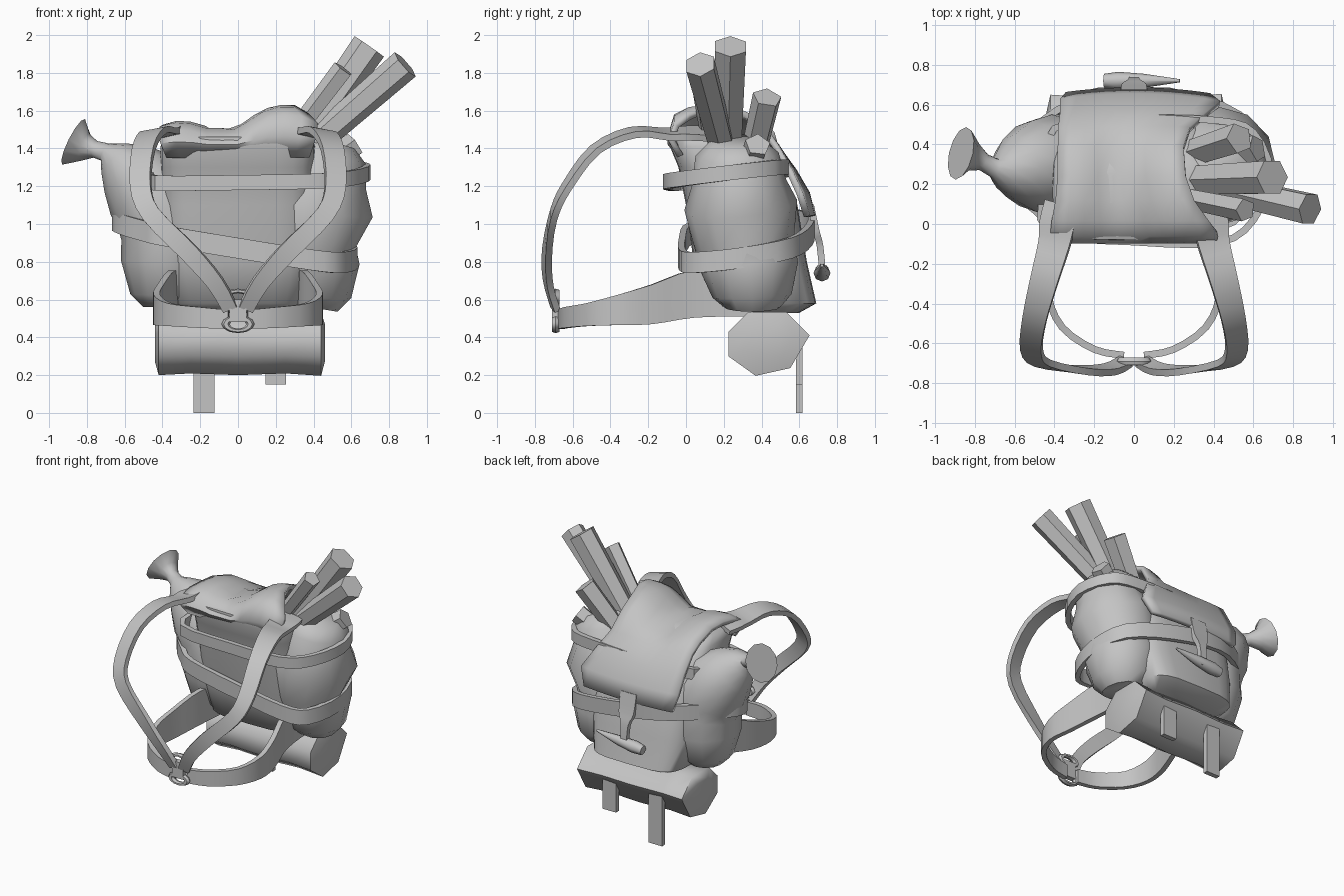
import bpy, bmesh, math
from mathutils import Vector

cube = bpy.data.objects.get("Cube")
if cube:
    bpy.data.objects.remove(cube)

grey = bpy.data.materials.new("plain_grey")
grey.use_nodes = True
grey.diffuse_color = (0.55, 0.55, 0.55, 1)
grey.node_tree.nodes["Principled BSDF"].inputs["Base Color"].default_value = (0.55, 0.55, 0.55, 1)
UP = Vector((0, 0, 1))


def finish(obj, smooth=40):
    obj.data.materials.append(grey)
    bpy.ops.object.select_all(action="DESELECT")
    obj.select_set(True)
    bpy.context.view_layer.objects.active = obj
    if smooth:
        bpy.ops.object.shade_smooth_by_angle(angle=math.radians(smooth))
    return obj


def loft(name, rings, closed=False, smooth=40):
    """Skin a list of point rings; cap the ends unless the loft is a loop."""
    bm = bmesh.new()
    vs = [[bm.verts.new(p) for p in ring] for ring in rings]
    n = len(vs[0])
    pairs = list(zip(vs, vs[1:])) + ([(vs[-1], vs[0])] if closed else [])
    for a, b in pairs:
        for i in range(n):
            j = (i + 1) % n
            bm.faces.new((a[i], a[j], b[j], b[i]))
    if not closed:
        bm.faces.new(vs[0])
        bm.faces.new(vs[-1])
    bmesh.ops.recalc_face_normals(bm, faces=bm.faces)
    mesh = bpy.data.meshes.new(name)
    bm.to_mesh(mesh)
    bm.free()
    obj = bpy.data.objects.new(name, mesh)
    bpy.context.collection.objects.link(obj)
    return finish(obj, smooth)


def tangent(pts, i, closed=False):
    n = len(pts)
    if closed:
        return (pts[(i + 1) % n] - pts[i - 1]).normalized()
    return (pts[min(i + 1, n - 1)] - pts[max(i - 1, 0)]).normalized()


def tube(name, pts, radii, sides=12, smooth=50):
    """Round or faceted body along a path."""
    pts = [Vector(p) for p in pts]
    rings = []
    for i, (p, r) in enumerate(zip(pts, radii)):
        t = tangent(pts, i)
        u = t.cross(Vector((0, 1, 0))).normalized()
        v = t.cross(u)
        angles = [math.tau * k / sides for k in range(sides)]
        rings.append([p + u * r * math.cos(a) + v * r * math.sin(a) for a in angles])
    return loft(name, rings, smooth=smooth)


def smooth_path(pts, widths, closed, steps=3):
    """Catmull-Rom refinement of a path and its widths."""
    n = len(pts)
    at = (lambda l, k: l[k % n]) if closed else (lambda l, k: l[max(0, min(n - 1, k))])
    out_p, out_w = [], []
    for i in range(n if closed else n - 1):
        for s in range(steps):
            t = s / steps
            for src, dst in ((pts, out_p), (widths, out_w)):
                a, b, c, d = (at(src, i + k) for k in (-1, 0, 1, 2))
                dst.append(0.5 * (2 * b + (c - a) * t + (2 * a - 5 * b + 4 * c - d) * t * t
                                  + (3 * b - 3 * c + d - a) * t ** 3))
    if not closed:
        out_p.append(pts[-1])
        out_w.append(widths[-1])
    return out_p, out_w


def ribbon(name, pts, widths, thick=0.035, hub=None, closed=False):
    """Flat strap; upright by default, or facing away from a hub (y, z) with a slight outward tilt."""
    pts = [Vector(p) for p in pts]
    if not isinstance(widths, list):
        widths = [widths] * len(pts)
    pts, widths = smooth_path(pts, widths, closed)
    rings = []
    for i, (p, w) in enumerate(zip(pts, widths)):
        t = tangent(pts, i, closed)
        out = hub and Vector((p.x * 0.25, p.y - hub[0], p.z - hub[1]))
        side = t.cross(out).normalized() if hub else UP
        n = side.cross(t).normalized()
        s, n = side * w / 2, n * thick / 2
        rings.append([p + s + n, p - s + n, p - s - n, p + s - n])
    return loft(name, rings, closed)


def box(name, centre, size):
    bpy.ops.mesh.primitive_cube_add(size=1, location=centre)
    obj = bpy.context.object
    obj.name = name
    obj.scale = size
    return finish(obj, 0)


# Main bag: rounded-rectangle sections (height, front y, back y, half width)
sections = [(0.53, 0.2, 0.6, 0.28), (0.58, 0.1, 0.69, 0.36), (0.8, 0.04, 0.64, 0.41),
            (1.1, 0.0, 0.59, 0.41), (1.3, -0.04, 0.5, 0.41), (1.41, -0.085, 0.4, 0.41),
            (1.46, -0.08, 0.33, 0.39), (1.49, 0.0, 0.26, 0.28)]


def rounded(z, y0, y1, half, count=24):
    ring = []
    for k in range(count):
        a = math.tau * k / count
        c, s = math.cos(a), math.sin(a)
        x = math.copysign(abs(c) ** 0.5, c) * half
        y = math.copysign(abs(s) ** 0.5, s) * (y1 - y0) / 2
        ring.append((x, (y0 + y1) / 2 + y, z))
    return ring


loft("main_bag", [rounded(*s) for s in sections], smooth=60)

# Top flap: draped sheet (y, z, right edge, left edge)
rows = [(-0.03, 1.36, -0.38, 0.38), (-0.08, 1.45, -0.41, 0.41), (-0.05, 1.525, -0.42, 0.42),
        (0.02, 1.56, -0.41, 0.37), (0.12, 1.57, -0.39, 0.3), (0.24, 1.565, -0.38, 0.26),
        (0.38, 1.51, -0.38, 0.25), (0.48, 1.41, -0.38, 0.28), (0.57, 1.28, -0.37, 0.36),
        (0.64, 1.16, -0.37, 0.43), (0.67, 1.04, -0.34, 0.38)]
cols = 10
bm = bmesh.new()
grid = []
for y, z, x0, x1 in rows:
    line = []
    for k in range(cols + 1):
        x = x0 + (x1 - x0) * k / cols
        bump = 0.045 * math.exp(-((x - 0.25) / 0.18) ** 2) - 0.085 * math.exp(-((x + 0.04) / 0.13) ** 2)
        bump -= 0.04 * (x < -0.1) + 0.02 * (abs(x) > 0.36)
        fade = max(0, min(1, (z - 1.4) / 0.13))
        sag = 0.2 * x * x * max(0, min(1, (y - 0.4) / 0.2))
        line.append(bm.verts.new((x, y - sag, z + bump * fade)))
    grid.append(line)
for a, b in zip(grid, grid[1:]):
    for k in range(cols):
        bm.faces.new((a[k], a[k + 1], b[k + 1], b[k]))
bmesh.ops.recalc_face_normals(bm, faces=bm.faces)
mesh = bpy.data.meshes.new("top_flap")
bm.to_mesh(mesh)
bm.free()
flap = bpy.data.objects.new("top_flap", mesh)
bpy.context.collection.objects.link(flap)
finish(flap, 60)
solid = flap.modifiers.new("thickness", "SOLIDIFY")
solid.thickness = 0.035
solid.offset = 0

# Side sack and water skin
tube("side_sack",
     [(0.38, 0.35, 0.56), (0.39, 0.35, 0.62), (0.39, 0.34, 0.76), (0.36, 0.31, 0.9), (0.42, 0.29, 1.1),
      (0.43, 0.28, 1.22), (0.46, 0.27, 1.37), (0.48, 0.27, 1.44)],
     [0.15, 0.21, 0.255, 0.265, 0.3, 0.25, 0.22, 0.14])
tube("water_skin",
     [(-0.38, 0.31, 0.56), (-0.38, 0.31, 0.62), (-0.37, 0.31, 0.8), (-0.37, 0.3, 0.95), (-0.41, 0.3, 1.08),
      (-0.5, 0.29, 1.2), (-0.59, 0.28, 1.29), (-0.66, 0.27, 1.35), (-0.7, 0.28, 1.38),
      (-0.755, 0.31, 1.395), (-0.81, 0.34, 1.405), (-0.87, 0.355, 1.435)],
     [0.12, 0.19, 0.25, 0.25, 0.25, 0.23, 0.17, 0.1, 0.05, 0.045, 0.075, 0.135])

# Bands wrapped round the load
low = [(-0.5, 0.07), (-0.38, 0.0), (0, -0.02), (0.38, -0.02), (0.54, 0.05), (0.615, 0.3),
       (0.53, 0.55), (0.2, 0.65), (-0.2, 0.65), (-0.46, 0.52), (-0.64, 0.32), (-0.61, 0.18)]
ribbon("lower_band", [(x, y, 0.92 - 0.16 * x + 0.15 * (y - 0.3)) for x, y in low], 0.11, closed=True)
high = [(-0.43, -0.04), (0, -0.09), (0.42, -0.095), (0.6, 0.02), (0.685, 0.25), (0.6, 0.46),
        (0.42, 0.52), (0, 0.53), (-0.4, 0.48), (-0.45, 0.2)]
ribbon("upper_band", [(x, y, 1.23 + 0.02 * x + 0.12 * y) for x, y in high], 0.08, closed=True)

# Shoulder straps and hip belt, mirrored
for m, side in ((1, "left"), (-1, "right")):
    strap = [(0.36, 0.1, 1.48), (0.385, 0, 1.48), (0.4, -0.1, 1.475), (0.45, -0.28, 1.485),
             (0.5, -0.48, 1.395), (0.515, -0.63, 1.2), (0.46, -0.7, 1.05), (0.26, -0.735, 0.85),
             (0.12, -0.73, 0.69), (0.04, -0.69, 0.55)]
    ribbon(side + "_shoulder_strap", [(m * x, y, z) for x, y, z in strap],
           [0.18, 0.18, 0.16, 0.14, 0.12, 0.11, 0.1, 0.1, 0.09, 0.08], hub=(-0.25, 0.9))
    belt = [(0.32, 0.35, 0.61), (0.35, 0.05, 0.63), (0.41, -0.18, 0.575), (0.43, -0.36, 0.545),
            (0.36, -0.52, 0.52), (0.2, -0.63, 0.505), (0.05, -0.66, 0.495)]
    ribbon(side + "_hip_belt", [(m * x, y, z) for x, y, z in belt],
           [0.2, 0.25, 0.21, 0.16, 0.12, 0.11, 0.1])

# Buckle rings
for z, name in ((0.61, "upper"), (0.47, "lower")):
    bpy.ops.mesh.primitive_torus_add(major_segments=12, minor_segments=6, major_radius=0.065,
                                     minor_radius=0.022, location=(0, -0.69, z),
                                     rotation=(math.pi / 2, 0, 0))
    ring = bpy.context.object
    ring.name = name + "_buckle_ring"
    ring.scale.y = 0.55
    finish(ring)
box("buckle_tab", (0, -0.69, 0.54), (0.09, 0.04, 0.12))

# Bedroll with hanging ties
profile = [(0.23, 0.43), (0.33, 0.53), (0.53, 0.53), (0.65, 0.41), (0.55, 0.24), (0.37, 0.2), (0.23, 0.3)]
loft("bedroll", [[(x, 0.43 + (y - 0.43) * k, 0.38 + (z - 0.38) * k) for y, z in profile]
                 for x, k in ((-0.44, 0.6), (-0.42, 1), (-0.25, 0.95), (0, 1), (0.25, 0.95),
                              (0.44, 1.02), (0.46, 0.6))], smooth=75)
box("long_tie", (-0.18, 0.6, 0.2), (0.11, 0.035, 0.4))
box("short_tie", (0.2, 0.6, 0.26), (0.11, 0.035, 0.22))

# Flap fastening with wooden toggle
ribbon("toggle_strap", [(0, 0.66, 1.1), (0, 0.69, 0.96), (0, 0.71, 0.88), (0, 0.725, 0.72)],
       [0.13, 0.12, 0.06, 0.05], hub=(0, 0.9))
tube("toggle", [(-0.15, 0.72, 0.73), (-0.08, 0.72, 0.74), (0.05, 0.72, 0.755), (0.23, 0.72, 0.78)],
     [0.035, 0.045, 0.035, 0.008], sides=8)

# Bundle of firewood
sticks = [((0.29, 0.22, 1.36), (0.695, 0.235, 1.94), 0.095), ((0.35, 0.2, 1.38), (0.885, 0.075, 1.845), 0.085),
          ((0.22, 0.14, 1.37), (0.56, 0.07, 1.82), 0.06), ((0.22, 0.33, 1.25), (0.53, 0.43, 1.67), 0.08),
          ((0.3, 0.3, 1.2), (0.62, 0.38, 1.42), 0.07)]
for i, (a, b, r) in enumerate(sticks):
    tube(f"stick_{i + 1}", [a, b], [r * 0.85, r], sides=6 if i < 2 else 5, smooth=0)
